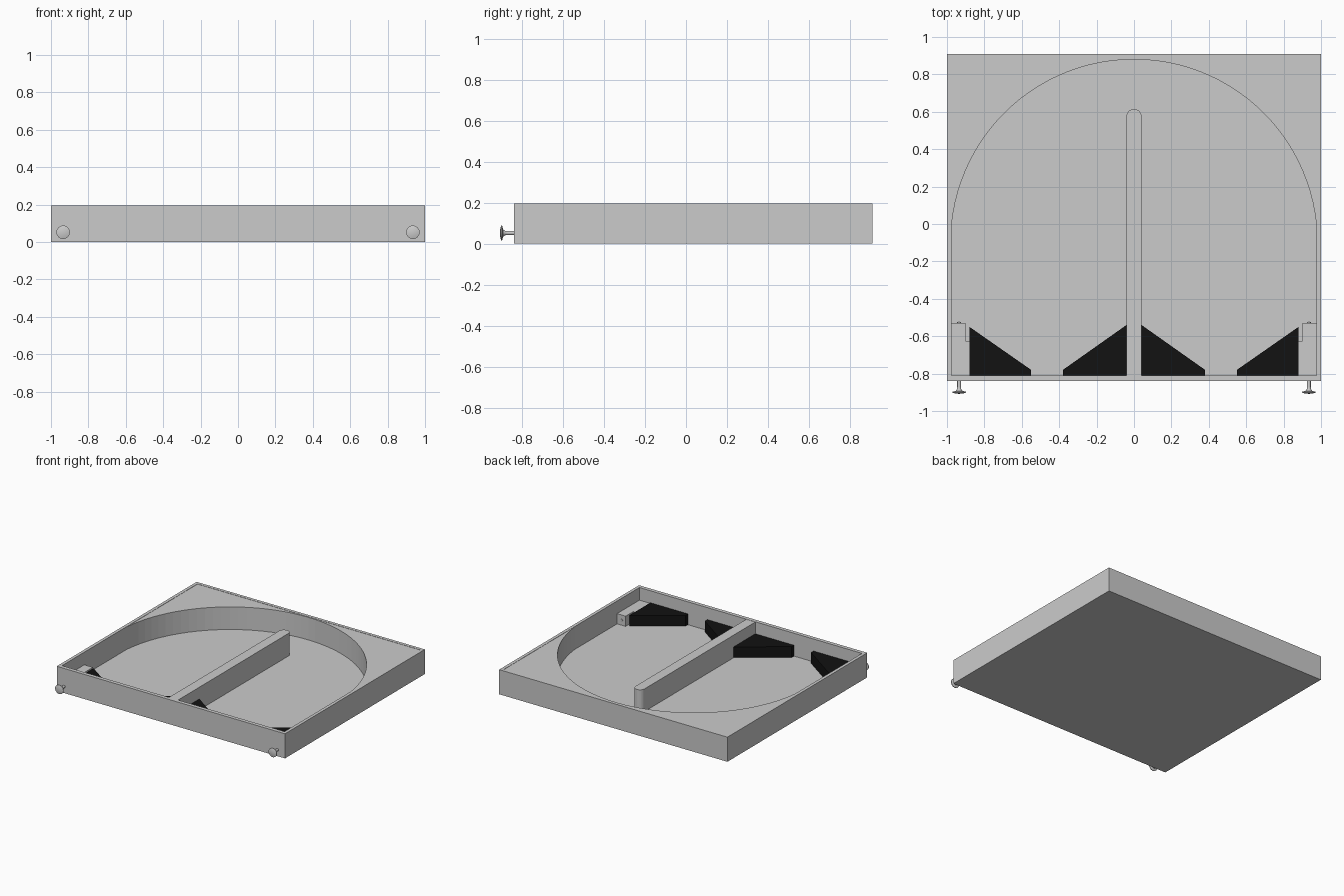
import bpy, bmesh, math
from mathutils import Matrix

if "Cube" in bpy.data.objects:
    bpy.data.objects.remove(bpy.data.objects["Cube"])

FLOOR, TOP = 0.014, 0.195

black = bpy.data.materials.new("black")
black.diffuse_color = (0.006, 0.006, 0.006, 1)
black.use_nodes = True
black.node_tree.nodes["Principled BSDF"].inputs["Base Color"].default_value = black.diffuse_color


def finish(name, bm, mat=None):
    bmesh.ops.recalc_face_normals(bm, faces=bm.faces)
    me = bpy.data.meshes.new(name)
    bm.to_mesh(me)
    bm.free()
    ob = bpy.data.objects.new(name, me)
    bpy.context.collection.objects.link(ob)
    if mat:
        me.materials.append(mat)
    return ob


def prism(name, pts, z0, z1, mat=None):
    """Extrude an xy outline from z0 to z1."""
    bm = bmesh.new()
    face = bm.faces.new([bm.verts.new((x, y, z0)) for x, y in pts])
    ext = bmesh.ops.extrude_face_region(bm, geom=[face])
    for v in ext["geom"]:
        if isinstance(v, bmesh.types.BMVert):
            v.co.z = z1
    return finish(name, bm, mat)


def box(name, x0, x1, y0, y1, z0, z1):
    return prism(name, [(x0, y0), (x1, y0), (x1, y1), (x0, y1)], z0, z1)


def lathe_y(name, profile, x, z, n=24):
    """Spin (radius, y) points round an axis parallel to y."""
    bm = bmesh.new()
    vs = [bm.verts.new((x + r, y, z)) for r, y in profile]
    es = [bm.edges.new(p) for p in zip(vs, vs[1:])]
    bmesh.ops.spin(bm, geom=vs + es, cent=(x, 0, z), axis=(0, 1, 0),
                   angle=math.tau, steps=n, use_duplicate=False)
    bmesh.ops.remove_doubles(bm, verts=bm.verts, dist=1e-5)
    ob = finish(name, bm)
    ob.data.shade_smooth()
    ob.data.set_sharp_from_angle(angle=math.radians(35))
    return ob


# tray: floor and four walls
box("floor", -1, 1, -0.84, 0.91, 0, FLOOR)
box("front_wall", -1, 1, -0.84, -0.81, FLOOR, TOP)
box("back_wall", -1, 1, 0.885, 0.91, FLOOR, TOP)
for side, s in (("left", -1), ("right", 1)):
    a, b = sorted((s * 0.975, s))
    box(side + "_wall", a, b, -0.81, 0.885, FLOOR, TOP)

# arched insert filling the back corners
R, CY, N = 0.98, -0.10, 48
start = math.asin(-CY / R)
arc = []
for i in range(N + 1):
    t = start + (math.pi - 2 * start) * i / N
    arc.append((R * math.cos(t), CY + R * math.sin(t)))
prism("arched_insert", arc + [(-0.975, 0.885), (0.975, 0.885)], FLOOR, TOP - 0.002)

# centre divider with rounded end
rounded = [(0.04 * math.cos(math.pi * i / 12), 0.575 + 0.04 * math.sin(math.pi * i / 12))
           for i in range(13)]
prism("centre_divider", [(-0.04, -0.81), (0.04, -0.81)] + rounded, FLOOR, TOP - 0.002)

# mirrored ramps, plunger housings and plungers
for side, s in (("left", -1), ("right", 1)):
    outer = [(0.88, -0.81), (0.88, -0.55), (0.55, -0.78), (0.55, -0.81)]
    inner = [(0.04, -0.81), (0.04, -0.54), (0.38, -0.78), (0.38, -0.81)]
    for nm, pts in (("outer", outer), ("inner", inner)):
        prism(f"{side}_{nm}_wedge", [(s * x, y) for x, y in pts], FLOOR, 0.10, black)
    housing = [(0.975, -0.81), (0.975, -0.53), (0.90, -0.53), (0.90, -0.625),
               (0.88, -0.625), (0.88, -0.81)]
    prism(side + "_plunger_housing", [(s * x, y) for x, y in housing], FLOOR, 0.095)
    lathe_y(side + "_plunger",
            [(0, -0.908), (0.022, -0.906), (0.036, -0.902), (0.036, -0.897),
             (0.018, -0.892), (0.011, -0.883), (0.010, -0.87), (0.010, -0.524), (0, -0.522)],
            s * 0.935, 0.052)
